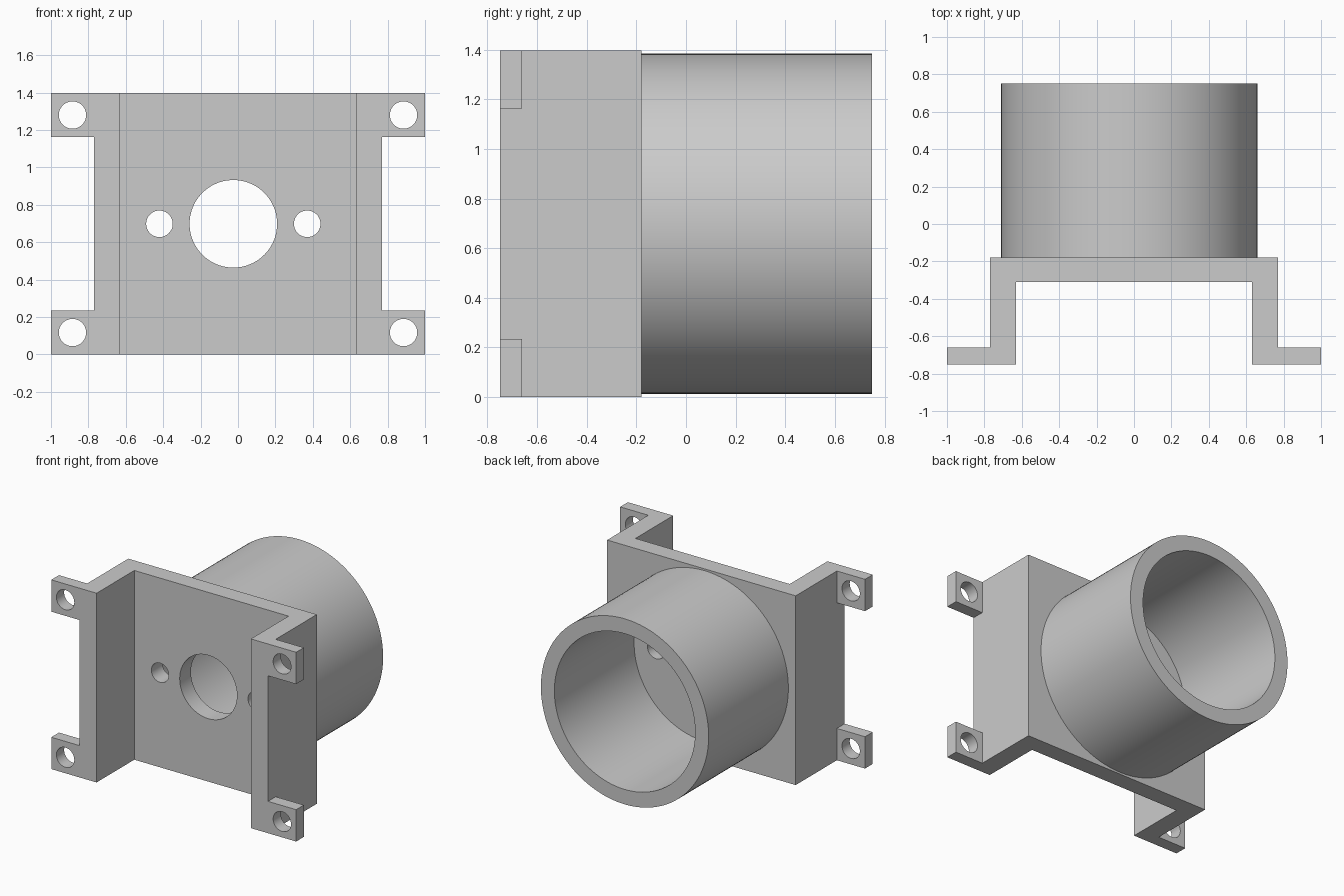
import bpy, bmesh, math
from mathutils import Matrix, Vector

cube = bpy.data.objects.get("Cube")
if cube:
    bpy.data.objects.remove(cube, do_unlink=True)

grey = bpy.data.materials.new("light_grey")
grey.use_nodes = True
colour = (0.6, 0.6, 0.6, 1)
grey.diffuse_color = colour
grey.node_tree.nodes["Principled BSDF"].inputs["Base Color"].default_value = colour

HEIGHT = 1.397
MID = HEIGHT / 2
FRONT, BACK = -0.75, 0.75
PLATE_BACK = -0.18
TAB = 0.235           # tab height
AXIS_X = -0.025       # sleeve and shaft hole centre


def make_object(name, bm):
    bmesh.ops.recalc_face_normals(bm, faces=bm.faces)
    mesh = bpy.data.meshes.new(name)
    bm.to_mesh(mesh)
    bm.free()
    mesh.materials.append(grey)
    obj = bpy.data.objects.new(name, mesh)
    bpy.context.collection.objects.link(obj)
    return obj


def extrude_profile(name, points, height):
    bm = bmesh.new()
    face = bm.faces.new([bm.verts.new((x, y, 0)) for x, y in points])
    result = bmesh.ops.extrude_face_region(bm, geom=[face])
    verts = [v for v in result["geom"] if isinstance(v, bmesh.types.BMVert)]
    bmesh.ops.translate(bm, verts=verts, vec=(0, 0, height))
    return make_object(name, bm)


def cylinder(name, x, z, radius, y0, y1, segments):
    bm = bmesh.new()
    place = Matrix.Translation((x, (y0 + y1) / 2, z)) @ Matrix.Rotation(math.pi / 2, 4, "X")
    bmesh.ops.create_cone(bm, cap_ends=True, segments=segments, radius1=radius,
                          radius2=radius, depth=y1 - y0, matrix=place)
    return make_object(name, bm)


def box(name, centre, size):
    bm = bmesh.new()
    place = Matrix.Translation(centre) @ Matrix.Diagonal(Vector(size).to_4d())
    bmesh.ops.create_cube(bm, size=1, matrix=place)
    return make_object(name, bm)


def cut(target, cutters):
    for cutter in cutters:
        cutter.hide_render = True
        mod = target.modifiers.new("cut", "BOOLEAN")
        mod.operation = "DIFFERENCE"
        mod.solver = "EXACT"
        mod.object = cutter
    bpy.context.view_layer.update()
    graph = bpy.context.evaluated_depsgraph_get()
    mesh = bpy.data.meshes.new_from_object(target.evaluated_get(graph))
    target.modifiers.clear()
    target.data = mesh
    for cutter in cutters:
        bpy.data.objects.remove(cutter, do_unlink=True)


# Bracket: hat-shaped profile, mirrored about x
half = [(0.63, -0.31), (0.63, FRONT), (1, FRONT), (1, -0.66), (0.77, -0.66), (0.77, PLATE_BACK)]
profile = half + [(-x, y) for x, y in reversed(half)]
bracket = extrude_profile("bracket", profile, HEIGHT)

# Notches that leave four tabs, screw holes, and holes through the plate
cutters = []
for side in (-1, 1):
    cutters.append(box("notch", (side * 0.97, -0.7, MID), (0.4, 0.3, HEIGHT - 2 * TAB)))
    for z in (0.117, HEIGHT - 0.117):
        cutters.append(cylinder("screw_hole", side * 0.885, z, 0.073, -0.9, -0.5, 48))
    cutters.append(cylinder("mount_hole", AXIS_X + side * 0.395, MID, 0.071, -0.5, 0, 48))
cutters.append(cylinder("shaft_hole", AXIS_X, MID, 0.234, -0.5, 0, 96))
cut(bracket, cutters)

# Sleeve: open tube behind the plate
sleeve = cylinder("sleeve", AXIS_X, MID, 0.685, PLATE_BACK, BACK, 128)
cut(sleeve, [cylinder("bore", AXIS_X, MID, 0.575, PLATE_BACK - 0.2, BACK + 0.2, 128)])

# Smooth round walls, sharp edges
bpy.ops.object.select_all(action="DESELECT")
for obj in (bracket, sleeve):
    obj.select_set(True)
bpy.context.view_layer.objects.active = bracket
bpy.ops.object.shade_smooth_by_angle(angle=math.radians(30))
